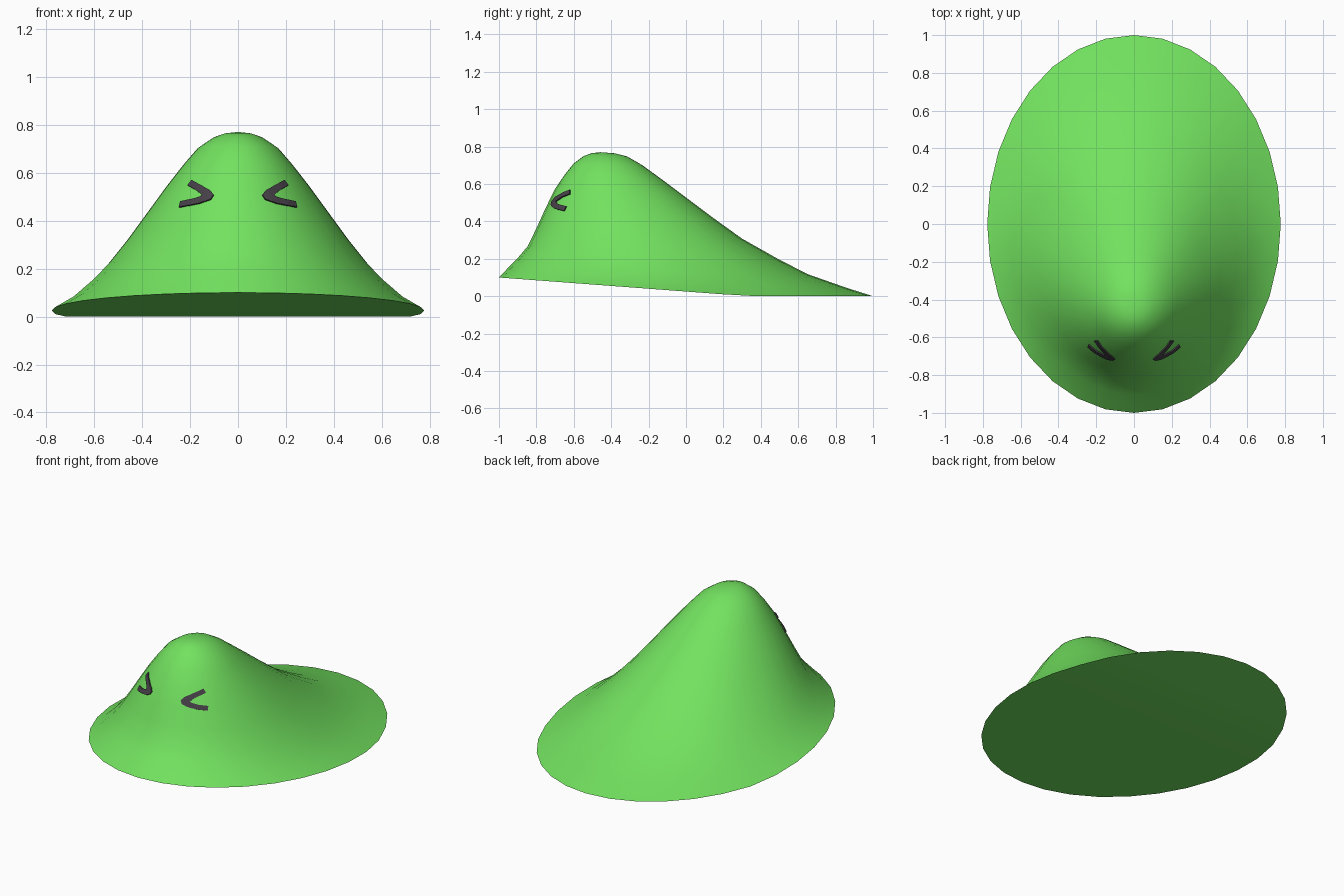
import bpy, bmesh, math
from mathutils import Vector
from mathutils.bvhtree import BVHTree

if "Cube" in bpy.data.objects:
    bpy.data.objects.remove(bpy.data.objects["Cube"])

SIDES = 32
HALF_WIDTH, PEAK_Y, PEAK_Z = 0.777, -0.46, 0.77


def material(name, rgb):
    m = bpy.data.materials.new(name)
    m.diffuse_color = (*rgb, 1)
    m.use_nodes = True
    m.node_tree.nodes["Principled BSDF"].inputs["Base Color"].default_value = m.diffuse_color
    return m


def add_object(name, bm, mat):
    mesh = bpy.data.meshes.new(name)
    bm.to_mesh(mesh)
    bm.free()
    mesh.materials.append(mat)
    ob = bpy.data.objects.new(name, mesh)
    bpy.context.collection.objects.link(ob)
    return ob


green = material("slime green", (0.17, 0.76, 0.115))
charcoal = material("charcoal", (0.062, 0.052, 0.065))

# Body rings: height fraction, then reach to front, side and back
RINGS = [(0, 1, 1, 1), (.06, .93, .90, .90), (.15, .82, .80, .765),
         (.25, .715, .705, .66), (.40, .625, .59, .52), (.55, .54, .485, .41),
         (.70, .45, .38, .305), (.82, .35, .29, .22), (.91, .26, .215, .155),
         (.97, .16, .13, .10), (.992, .08, .07, .055)]

bm = bmesh.new()
rings = []
for h, front, side, back in RINGS:
    y0 = PEAK_Y - (1 + PEAK_Y) * front
    y1 = PEAK_Y + (1 - PEAK_Y) * back
    ring = []
    for i in range(SIDES):
        a = 2 * math.pi * i / SIDES
        rim_z = max(0, 0.025 + 0.075 * math.cos(a))   # rim lifts at the front
        ring.append(bm.verts.new((HALF_WIDTH * side * math.sin(a),
                                  (y0 + y1) / 2 - (y1 - y0) / 2 * math.cos(a),
                                  rim_z + (PEAK_Z - rim_z) * h)))
    rings.append(ring)
for low, high in zip(rings, rings[1:]):
    for i in range(SIDES):
        j = (i + 1) % SIDES
        bm.faces.new((low[i], low[j], high[j], high[i]))
peak = bm.verts.new((0, PEAK_Y, PEAK_Z))
for i in range(SIDES):
    bm.faces.new((rings[-1][i], rings[-1][(i + 1) % SIDES], peak))

# Underside: strips running across from rim to rim
rim = rings[0]
for i in range(SIDES // 2):
    strip = [rim[i], rim[i + 1], rim[-i - 1], rim[-i]]
    bm.faces.new(list(dict.fromkeys(strip)))
bmesh.ops.recalc_face_normals(bm, faces=bm.faces)
surface = BVHTree.FromBMesh(bm)
body = add_object("body", bm, green)
bpy.context.view_layer.objects.active = body
body.select_set(True)
bpy.ops.object.shade_smooth_by_angle(angle=math.radians(60))

# Squinting eyes: chevrons laid on the body, as outer/inner edge pairs (x, z)
CHEVRON = [((.190, .567), (.207, .545)), ((.150, .545), (.175, .527)),
           ((.114, .524), (.154, .511)), ((.100, .506), (.148, .505)),
           ((.112, .487), (.156, .498)), ((.160, .470), (.182, .490)),
           ((.243, .454), (.237, .478))]
STEPS, ACROSS = 4, 4


def make_eye(name, sign):
    bm = bmesh.new()
    rows = []
    for k in range((len(CHEVRON) - 1) * STEPS + 1):
        s = min(k // STEPS, len(CHEVRON) - 2)
        t = k / STEPS - s
        outer, inner = (Vector(CHEVRON[s][e]).lerp(Vector(CHEVRON[s + 1][e]), t)
                        for e in (0, 1))
        row = []
        for c in range(ACROSS + 1):
            x, z = outer.lerp(inner, c / ACROSS)
            hit, normal, _, _ = surface.ray_cast(Vector((sign * x, -3, z)),
                                                 Vector((0, 1, 0)))
            row.append(bm.verts.new(hit + normal * 0.007))
        rows.append(row)
    for a, b in zip(rows, rows[1:]):
        for c in range(ACROSS):
            quad = (a[c], b[c], b[c + 1], a[c + 1])
            bm.faces.new(quad if sign > 0 else quad[::-1])
    bm.normal_update()
    if sum(f.normal.y for f in bm.faces) > 0:
        bmesh.ops.reverse_faces(bm, faces=bm.faces)
    eye = add_object(name, bm, charcoal)
    plate = eye.modifiers.new("thickness", 'SOLIDIFY')
    plate.thickness = 0.009
    plate.offset = -1


make_eye("right_eye", 1)
make_eye("left_eye", -1)
